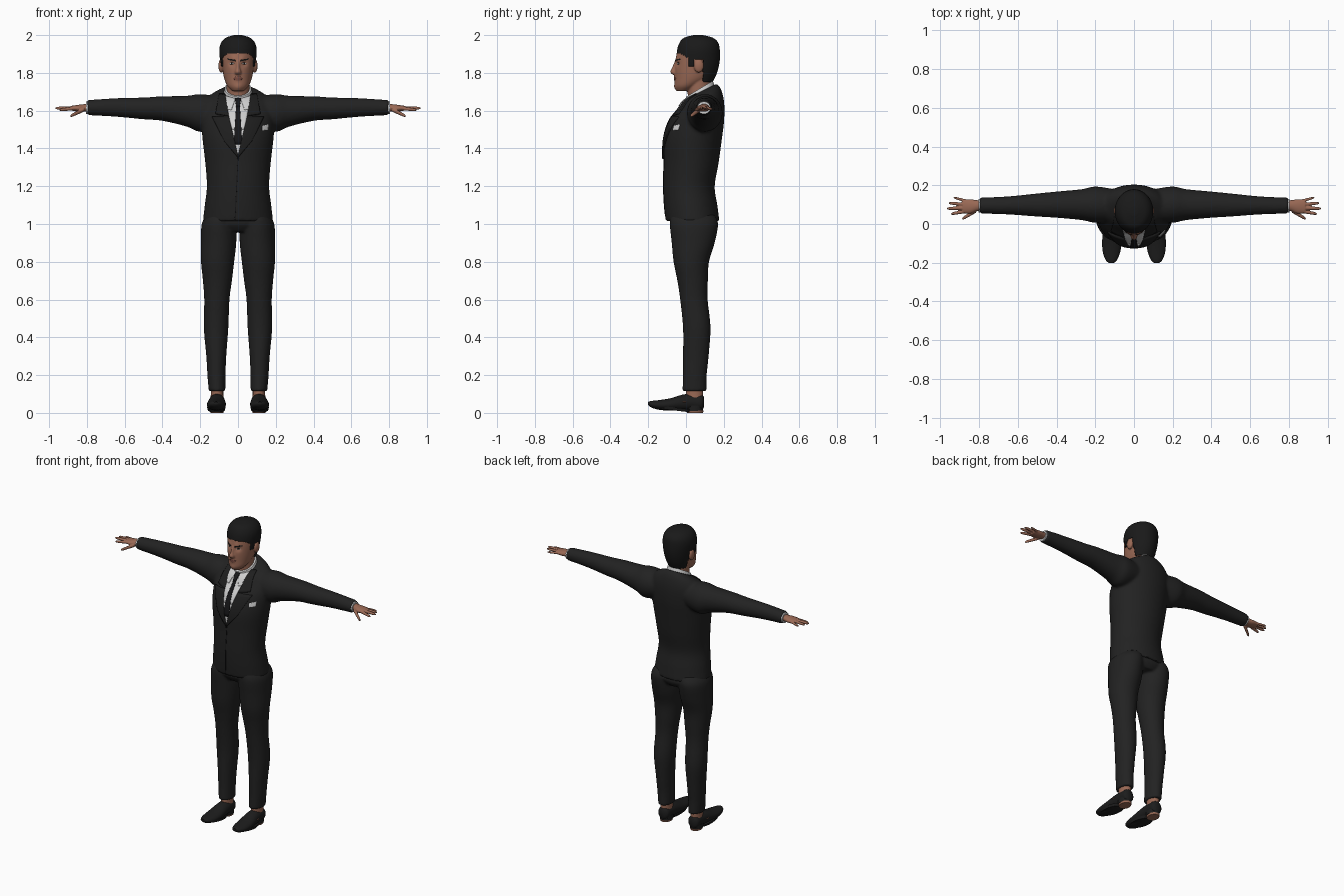
import bpy, bmesh, math
from mathutils import Vector
from mathutils.bvhtree import BVHTree

cube = bpy.data.objects.get("Cube")
if cube:
    bpy.data.objects.remove(cube, do_unlink=True)


def material(name, r, g, b):
    mat = bpy.data.materials.new(name)
    mat.use_nodes = True
    mat.diffuse_color = (r, g, b, 1)
    shader = mat.node_tree.nodes["Principled BSDF"]
    shader.inputs["Base Color"].default_value = (r, g, b, 1)
    shader.inputs["Roughness"].default_value = 0.8
    return mat


suit = material("charcoal suit", 0.016, 0.016, 0.016)
lapel_cloth = material("dark lapel cloth", 0.013, 0.013, 0.013)
black = material("black tie and seam", 0.008, 0.008, 0.009)
white = material("white shirt", 0.62, 0.62, 0.62)
skin = material("brown skin", 0.32, 0.14, 0.09)
lip = material("lip", 0.2, 0.075, 0.055)
hair_black = material("black hair", 0.010, 0.010, 0.010)
leather = material("black leather", 0.012, 0.012, 0.012)


def loft(bm, axis, rings, side=1, seg=32, steps=5):
    """Smooth closed skin through oval rings: (position, centre u, centre v, radius u, radius v, tilt)."""
    t, u, v = {"x": (0, 1, 2), "y": (1, 0, 2), "z": (2, 0, 1)}[axis]
    rings = [Vector(tuple(r) + (0,) * (6 - len(r))) for r in rings]
    path = []
    for i in range(len(rings) - 1):
        a, b = rings[i], rings[i + 1]
        before, after = rings[max(i - 1, 0)], rings[min(i + 2, len(rings) - 1)]
        for k in range(steps):
            f = k / steps
            path.append(a + ((b - before) + ((before * 2 - a * 5 + b * 4 - after)
                        + (a * 3 - before - b * 3 + after) * f) * f) * (f / 2))
    path.append(rings[-1])
    loops = []
    for r in path:
        loop = []
        for k in range(seg):
            ang = math.tau * k / seg
            co = Vector()
            dv = r[4] * math.sin(ang)
            co[t], co[u], co[v] = r[0] + r[5] * dv, r[1] + r[3] * math.cos(ang), r[2] + dv
            co.x *= side
            loop.append(bm.verts.new(co))
        loops.append(loop)
    faces = [bm.faces.new(loops[0]), bm.faces.new(loops[-1][::-1])]
    for a, b in zip(loops, loops[1:]):
        for k in range(seg):
            n = (k + 1) % seg
            faces.append(bm.faces.new((a[k], b[k], b[n], a[n])))
    bmesh.ops.recalc_face_normals(bm, faces=faces)


def ball(bm, centre, radii):
    verts = bmesh.ops.create_uvsphere(bm, u_segments=20, v_segments=12, radius=1)["verts"]
    for vert in verts:
        vert.co = Vector(c + r * p for c, r, p in zip(centre, radii, vert.co))


def finish(name, bm, mat, voxel=0, smooth=4):
    """Make the object; with a voxel size, fuse its overlapping volumes into one skin."""
    mesh = bpy.data.meshes.new(name)
    bm.to_mesh(mesh)
    bm.free()
    obj = bpy.data.objects.new(name, mesh)
    bpy.context.collection.objects.link(obj)
    if voxel:
        remesh = obj.modifiers.new("fuse", "REMESH")
        remesh.mode, remesh.voxel_size = "VOXEL", voxel
        relax = obj.modifiers.new("relax", "SMOOTH")
        relax.factor, relax.iterations = 0.5, smooth
        graph = bpy.context.evaluated_depsgraph_get()
        obj.data = bpy.data.meshes.new_from_object(obj.evaluated_get(graph))
        obj.modifiers.clear()
    obj.data.materials.clear()
    obj.data.materials.append(mat)
    obj.data.shade_smooth()
    obj.data.set_sharp_from_angle(angle=math.radians(50))
    return obj


def surface(obj):
    return BVHTree.FromPolygons([v.co for v in obj.data.vertices],
                                [p.vertices[:] for p in obj.data.polygons])


def plate(name, target, corners, mat, lift=0.004, n=10, mirror=False):
    """Thin patch draped on the front; corners are (x, z), clockwise from top left."""
    if mirror:
        corners = [(-corners[i][0], corners[i][1]) for i in (1, 0, 3, 2)]
    a, b, c, d = (Vector(p) for p in corners)
    bm = bmesh.new()
    rows = []
    for j in range(n + 1):
        row = []
        for i in range(n + 1):
            p = a.lerp(b, i / n).lerp(d.lerp(c, i / n), j / n)
            hit = target.ray_cast(Vector((p.x, -1, p.y)), Vector((0, 1, 0)))[0]
            row.append(bm.verts.new((p.x, (hit.y if hit else 0.05) - lift, p.y)))
        rows.append(row)
    for up, low in zip(rows, rows[1:]):
        for i in range(n):
            bm.faces.new((low[i], low[i + 1], up[i + 1], up[i]))
    obj = finish(name, bm, mat)
    thick = obj.modifiers.new("thickness", "SOLIDIFY")
    thick.thickness, thick.offset = min(lift * 1.5, 0.009), -1
    return obj


SIDES = (("left", 1), ("right", -1))

# Jacket: torso and sleeves
bm = bmesh.new()
loft(bm, "z", [(1.015, 0, .035, .186, .142), (1.1, 0, .025, .176, .141), (1.2, 0, .016, .165, .136),
               (1.32, 0, .027, .173, .145), (1.45, 0, .037, .188, .153), (1.55, 0, .058, .193, .144),
               (1.625, 0, .08, .185, .122, .15), (1.68, 0, .087, .145, .1, .3),
               (1.705, 0, .085, .085, .078, .5)], seg=48)
for _, s in SIDES:
    loft(bm, "x", [(.1, .095, 1.595, .085, .08), (.2, .1, 1.588, .094, .1), (.27, .1, 1.597, .08, .082),
                   (.4, .1, 1.611, .068, .065), (.5, .098, 1.612, .06, .058),
                   (.65, .096, 1.617, .047, .049), (.8, .095, 1.616, .041, .04)], s)
jacket = finish("jacket", bm, suit, 0.009, 5)
chest = surface(jacket)

# Trousers
bm = bmesh.new()
loft(bm, "z", [(.96, 0, .045, .12, .1), (1.0, 0, .042, .18, .125), (1.05, 0, .035, .165, .118)])
for _, s in SIDES:
    loft(bm, "z", [(.115, .111, .045, .044, .064), (.2, .114, .047, .048, .063), (.3, .115, .052, .053, .068),
                   (.45, .116, .057, .065, .073), (.6, .112, .042, .067, .073), (.7, .109, .035, .077, .081),
                   (.8, .108, .028, .088, .094), (.9, .103, .038, .094, .114), (1.0, .1, .042, .092, .128),
                   (1.05, .085, .035, .08, .115)], s)
finish("trousers", bm, suit, 0.008, 4)

# Shirt front, tie, lapels, pocket square and front seam
plate("shirt_front", chest, [(-.068, 1.672), (.068, 1.672), (.034, 1.5), (-.034, 1.5)], white)
plate("shirt_point", chest, [(-.034, 1.5), (.034, 1.5), (.002, 1.37), (-.002, 1.37)], white)
plate("tie_knot", chest, [(-.017, 1.668), (.017, 1.668), (.01, 1.625), (-.01, 1.625)], black, 0.01)
plate("tie_blade", chest, [(-.01, 1.625), (.01, 1.625), (.023, 1.42), (-.023, 1.42)], black, 0.007)
for side, s in SIDES:
    flip = s < 0
    plate(side + "_collar_wing", chest, [(.014, 1.668), (.066, 1.68), (.058, 1.61), (.034, 1.605)],
          white, 0.008, mirror=flip)
    plate(side + "_lapel_collar", chest, [(.066, 1.69), (.1, 1.69), (.12, 1.585), (.05, 1.575)],
          lapel_cloth, 0.008, mirror=flip)
    plate(side + "_lapel", chest, [(.05, 1.575), (.138, 1.568), (.075, 1.44), (-.004, 1.345)],
          lapel_cloth, 0.008, mirror=flip)
plate("front_seam", chest, [(-.002, 1.35), (.002, 1.35), (-.014, 1.02), (-.018, 1.02)], black, 0.002)
plate("pocket_square", chest, [(.128, 1.52), (.162, 1.528), (.16, 1.498), (.13, 1.495)], white, 0.005)

# Shirt collar, sloping down to the front
bm = bmesh.new()
loft(bm, "z", [(1.66, 0, .078, .078, .08, .55), (1.69, 0, .075, .076, .076, .55),
               (1.716, 0, .071, .07, .071, .6)])
finish("shirt_collar", bm, white)

# Head with neck, nose and ears
bm = bmesh.new()
loft(bm, "z", [(1.704, 0, -.015, .03, .032), (1.73, 0, .004, .056, .062), (1.77, 0, .035, .073, .094),
               (1.82, 0, .048, .082, .107), (1.88, 0, .055, .087, .108), (1.93, 0, .06, .084, .102),
               (1.965, 0, .06, .064, .075), (1.98, 0, .06, .03, .035)], seg=48)
loft(bm, "z", [(1.6, 0, .075, .06, .055), (1.7, 0, .07, .06, .062), (1.79, 0, .068, .062, .06)])
loft(bm, "z", [(1.868, 0, -.048, .008, .009), (1.83, 0, -.057, .01, .016),
               (1.803, 0, -.064, .017, .019), (1.786, 0, -.05, .013, .01)], seg=16)
for _, s in SIDES:
    ball(bm, (s * .09, .068, 1.837), (.014, .026, .036))
head = finish("head", bm, skin, 0.0045, 3)

# Soft sculpting: eye sockets, brow, lips, chin
for x, z, radius, push in [(.033, 1.85, .015, .009), (-.033, 1.85, .015, .009), (.025, 1.872, .016, -.004),
                           (-.025, 1.872, .016, -.004), (0, 1.77, .016, -.005), (0, 1.722, .02, -.006)]:
    for vert in head.data.vertices:
        if vert.co.y < 0:
            gap = (vert.co.x - x) ** 2 + (vert.co.z - z) ** 2
            vert.co.y += push * math.exp(-gap / radius ** 2)
face = surface(head)

# Painted face details
for side, s in SIDES:
    flip = s < 0
    plate(side + "_eyebrow", face, [(.014, 1.869), (.054, 1.876), (.056, 1.87), (.014, 1.861)],
          hair_black, 0.002, mirror=flip)
    plate(side + "_eye", face, [(.022, 1.853), (.045, 1.853), (.043, 1.846), (.023, 1.846)],
          white, 0.001, mirror=flip)
    plate(side + "_iris", face, [(.029, 1.854), (.038, 1.854), (.038, 1.846), (.029, 1.846)],
          hair_black, 0.002, 4, mirror=flip)
plate("upper_lip", face, [(-.012, 1.78), (.012, 1.78), (.026, 1.771), (-.026, 1.771)], lip, 0.001)
plate("lower_lip", face, [(-.026, 1.771), (.026, 1.771), (.013, 1.76), (-.013, 1.76)], lip, 0.001)

# Hair: a cap trimmed to a hairline with sideburns and nape
bm = bmesh.new()
loft(bm, "z", [(1.745, 0, .065, .066, .073), (1.8, 0, .062, .083, .102), (1.86, 0, .064, .094, .114),
               (1.92, 0, .066, .099, .113), (1.96, 0, .068, .089, .102), (1.986, 0, .066, .064, .076),
               (2.0, 0, .066, .022, .025)], seg=96, steps=12)


def hairline(y):
    if y < 0.012:
        return 1.9 - 0.02 * max(0, y + 0.03) / 0.04
    if y < 0.04:
        return 1.835
    return 1.868 if y < 0.092 else 1.75


bare = [f for f in bm.faces if f.calc_center_median().z < hairline(f.calc_center_median().y)]
bmesh.ops.delete(bm, geom=bare, context="FACES")
hair = finish("hair", bm, hair_black)
shell = hair.modifiers.new("thickness", "SOLIDIFY")
shell.thickness, shell.offset = 0.012, -1

# Hands and shirt cuffs: root (x, y, z), tip (x, y, z), thickness for each digit
DIGITS = [((.87, .066, 1.612), (.945, .052, 1.604), .009), ((.87, .083, 1.614), (.967, .08, 1.613), .009),
          ((.87, .101, 1.614), (.957, .108, 1.613), .0085), ((.86, .117, 1.612), (.932, .137, 1.608), .0075),
          ((.815, .07, 1.606), (.888, .026, 1.571), .0105)]
for side, s in SIDES:
    bm = bmesh.new()
    loft(bm, "x", [(.77, .095, 1.616, .027, .022), (.81, .095, 1.615, .028, .02),
                   (.845, .091, 1.613, .037, .018), (.885, .092, 1.613, .036, .012)], s)
    for root, tip, thick in DIGITS:
        a, b = Vector(root), Vector(tip)
        loft(bm, "x", [(*a.lerp(b, f), thick * w, thick * w)
                       for f, w in ((0, 1.1), (0.5, 1), (0.85, 0.85), (1, 0.4))], s, 12)
    finish(side + "_hand", bm, skin, 0.0035, 2)
    bm = bmesh.new()
    loft(bm, "x", [(.77, .095, 1.615, .036, .034), (.804, .095, 1.615, .035, .033)], s)
    finish(side + "_cuff", bm, white)

# Feet: shoe, flat sole and heel, bare ankle
for side, s in SIDES:
    bm = bmesh.new()
    loft(bm, "y", [(.095, .111, .057, .02, .028), (.08, .111, .056, .037, .042), (.03, .111, .058, .041, .044),
                   (-.02, .112, .054, .045, .042), (-.08, .114, .045, .05, .033),
                   (-.14, .116, .042, .046, .026), (-.185, .117, .046, .03, .017),
                   (-.202, .117, .051, .012, .007)], s)
    finish(side + "_shoe", bm, leather)
    bm = bmesh.new()
    loft(bm, "z", [(.014, .115, -.07, .045, .095, -.12), (.03, .115, -.07, .049, .112, -.12)], s)
    loft(bm, "z", [(.01, .111, .045, .038, .044), (.04, .111, .045, .039, .048)], s)
    finish(side + "_sole", bm, leather)
    bm = bmesh.new()
    loft(bm, "z", [(0, .111, .048, .034, .042), (.012, .111, .048, .037, .045)], s)
    loft(bm, "z", [(.07, .111, .045, .034, .045), (.105, .111, .045, .033, .046),
                   (.14, .111, .045, .034, .046)], s)
    ball(bm, (s * .118, -.01, .058), (.041, .032, .007))
    finish(side + "_ankle", bm, skin)
